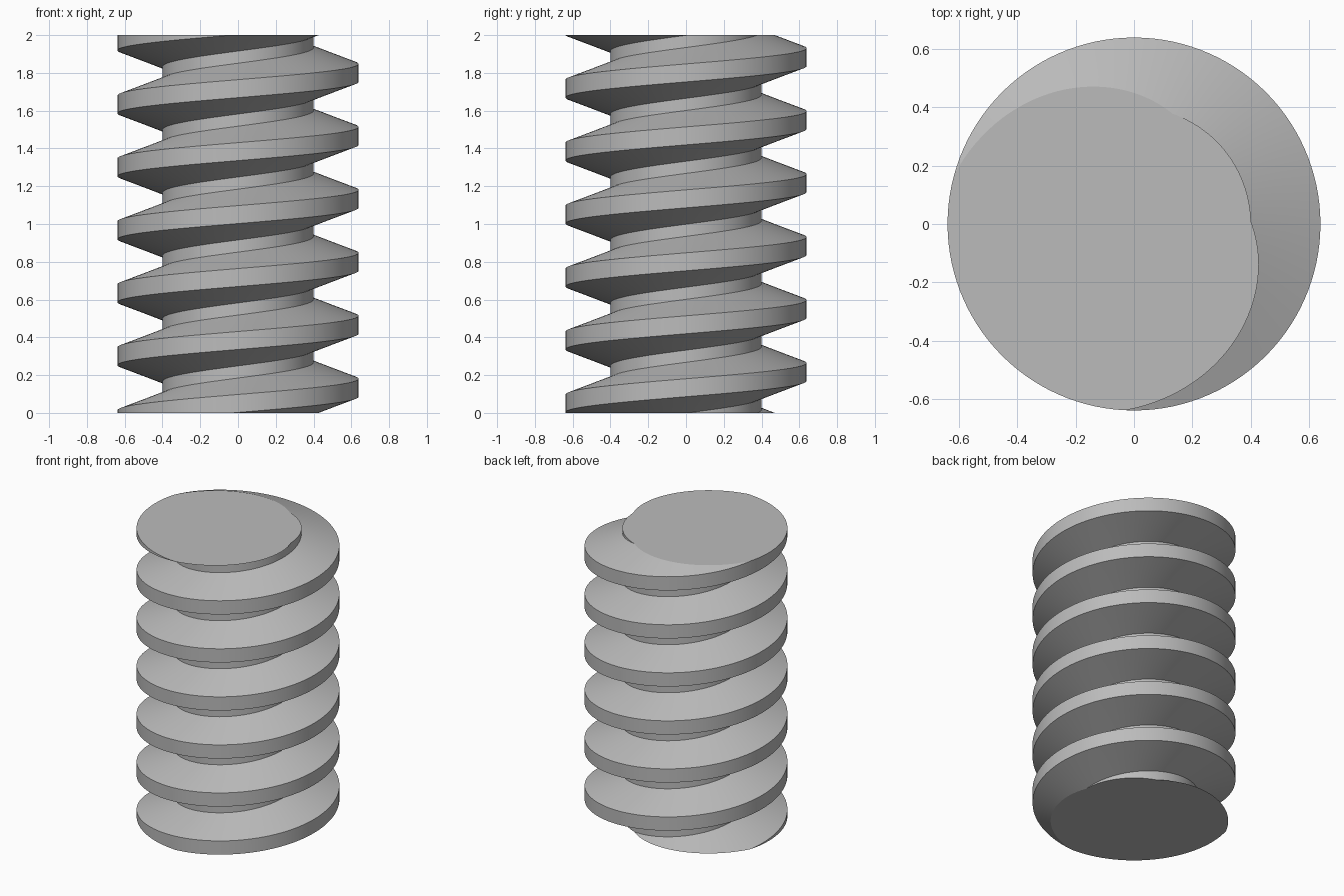
import bpy, bmesh, math

if "Cube" in bpy.data.objects:
    bpy.data.objects.remove(bpy.data.objects["Cube"])

PITCH = 1 / 3
SEG = 120                 # steps per turn
ROOT, CREST = 0.40, 0.638
CREST_Z = 0.1333          # crest centre height on the +x side
HALF_CREST, HALF_BASE = 0.0475, 0.1345
HEIGHT = 2.0

# Trapezoid tooth section (radius, height from crest centre), one pitch long
MID = (HALF_CREST + HALF_BASE) / 2
SECTION = [(ROOT, -HALF_BASE), ((ROOT + CREST) / 2, -MID), (CREST, -HALF_CREST),
           (CREST, HALF_CREST), ((ROOT + CREST) / 2, MID), (ROOT, HALF_BASE)]

grey = bpy.data.materials.new("steel grey")
grey.diffuse_color = (0.5, 0.5, 0.5, 1)
grey.use_nodes = True
grey.node_tree.nodes["Principled BSDF"].inputs["Base Color"].default_value = grey.diffuse_color

bm = bmesh.new()


def section_at(step):
    a = 2 * math.pi * step / SEG
    z0 = CREST_Z + PITCH * step / SEG
    return [bm.verts.new((r * math.cos(a), r * math.sin(a), z0 + dz)) for r, dz in SECTION]


# Sweep the tooth along the helix, past both ends
rings = [section_at(i) for i in range(-2 * SEG, 8 * SEG + 1)]
for i in range(len(rings) - 1):
    a, b = rings[i], rings[i + 1]
    for j in range(len(SECTION) - 1):
        bm.faces.new((a[j], b[j], b[j + 1], a[j + 1]))
    # Root strip joins each turn to the one above
    if i + SEG + 1 < len(rings):
        c, d = rings[i + SEG], rings[i + SEG + 1]
        bm.faces.new((a[-1], b[-1], d[0], c[0]))

# Trim flat at both ends and cap
caps = []
for z, n in ((0, -1), (HEIGHT, 1)):
    bmesh.ops.bisect_plane(bm, geom=bm.verts[:] + bm.edges[:] + bm.faces[:], dist=1e-6,
                           plane_co=(0, 0, z), plane_no=(0, 0, n), clear_outer=True)
    rim = [e for e in bm.edges if e.is_boundary and all(abs(v.co.z - z) < 1e-5 for v in e.verts)]
    caps += bmesh.ops.holes_fill(bm, edges=rim, sides=0)["faces"]
bmesh.ops.recalc_face_normals(bm, faces=bm.faces[:])

mesh = bpy.data.meshes.new("worm_screw")
bm.to_mesh(mesh)
bm.free()
mesh.materials.append(grey)
screw = bpy.data.objects.new("worm_screw", mesh)
bpy.context.collection.objects.link(screw)

# Smooth along the helix, crisp at tooth edges and flat ends
bpy.context.view_layer.objects.active = screw
screw.select_set(True)
bpy.ops.object.shade_smooth_by_angle(angle=math.radians(15))
for p in mesh.polygons:
    if abs(p.normal.z) > 0.999:
        p.use_smooth = False
